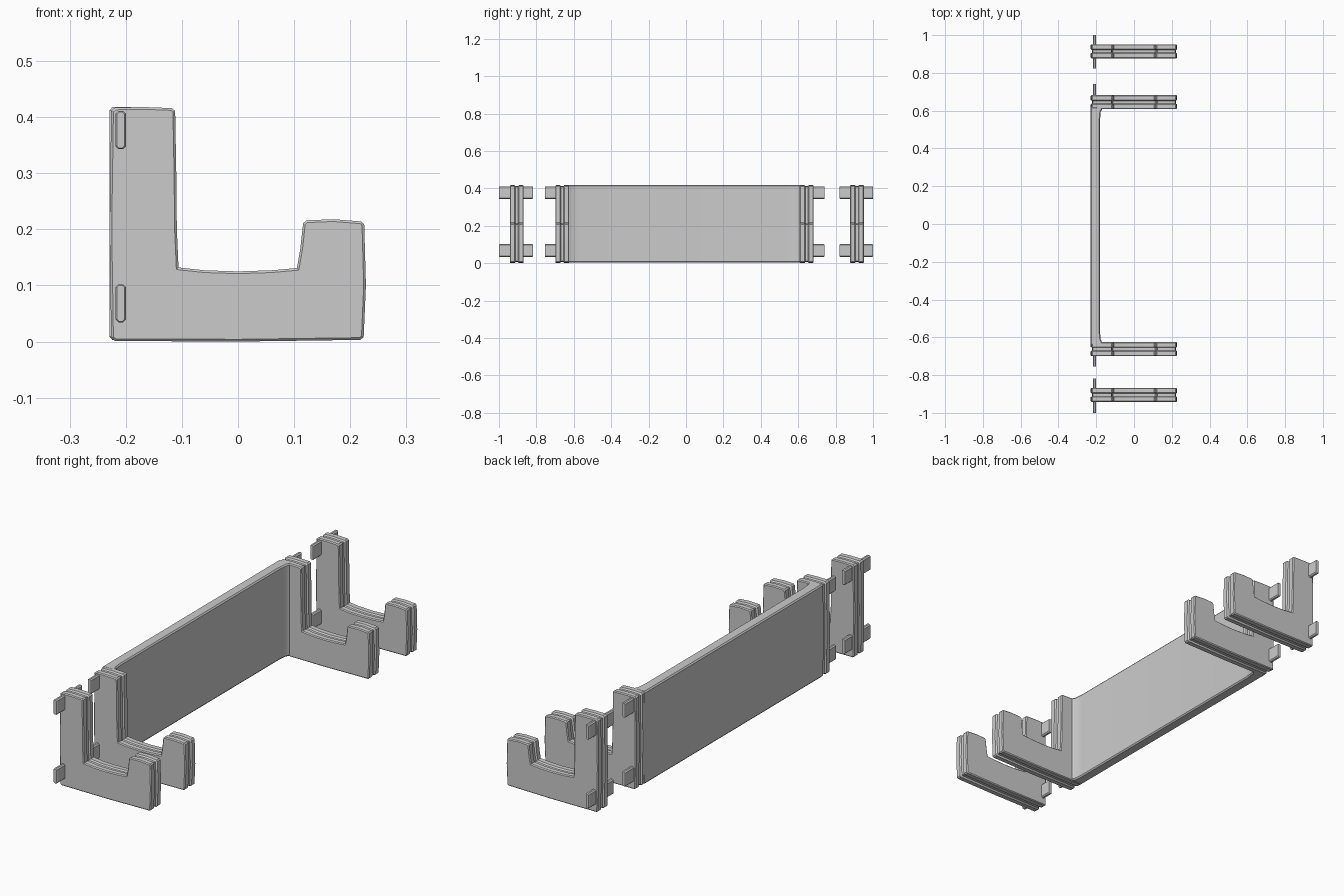
import bpy, bmesh
from mathutils import Vector

if "Cube" in bpy.data.objects:
    bpy.data.objects.remove(bpy.data.objects["Cube"])


def inset(points, d):
    """Offset a counter-clockwise outline inward by d, with mitred corners."""
    out = []
    n = len(points)
    for i in range(n):
        a, b, c = (Vector(points[(i + k) % n]) for k in (-1, 0, 1))
        e1, e2 = (b - a).normalized(), (c - b).normalized()
        n1, n2 = Vector((-e1.y, e1.x)), Vector((-e2.y, e2.x))
        out.append(b + (n1 + n2) * d / (1 + n1.dot(n2)))
    return out


def loft(name, points, levels, place):
    """Stack inset copies of an outline; levels are (height, inset) pairs."""
    bm = bmesh.new()
    rings = [[bm.verts.new(place(p, h)) for p in inset(points, d)] for h, d in levels]
    n = len(points)
    for lo, hi in zip(rings, rings[1:]):
        for i in range(n):
            j = (i + 1) % n
            bm.faces.new((lo[i], lo[j], hi[j], hi[i]))
    bm.faces.new(rings[0])
    bm.faces.new(rings[-1])
    bmesh.ops.recalc_face_normals(bm, faces=bm.faces)
    mesh = bpy.data.meshes.new(name)
    bm.to_mesh(mesh)
    bm.free()
    obj = bpy.data.objects.new(name, mesh)
    bpy.context.collection.objects.link(obj)
    bpy.context.view_layer.objects.active = obj
    bpy.ops.object.select_all(action='DESELECT')
    obj.select_set(True)
    bpy.ops.object.shade_smooth_by_angle(angle=0.5)
    return obj


# Hook side profile in x, z with a sagging saddle and slightly domed tops
hook = [(-.226, .006), (-.219, .001), (0, 0), (.218, .003), (.224, .008),
        (.228, .10), (.225, .208), (.220, .214), (.17, .218), (.122, .216),
        (.116, .211), (.111, .165), (.105, .131), (.06, .127), (0, .125),
        (-.06, .127), (-.106, .132), (-.109, .20), (-.110, .30), (-.112, .411),
        (-.118, .416), (-.17, .418), (-.219, .417), (-.226, .411), (-.229, .20)]

# Two rounded plates with a shallow groove between them
layers = [(-.0370, .004), (-.033, 0), (-.012, 0), (-.007, .006),
          (.007, .006), (.012, 0), (.033, 0), (.0370, .004)]


def add_hook(name, y):
    loft(name, hook, layers, lambda p, h: (p[0], y + h, p[1]))


# Small rounded pegs along y at the back of each hook
def add_pegs(name, y0, y1):
    for tag, z in (("lower", .034), ("upper", .343)):
        x0, x1, z1, c = -.218, -.200, z + .068, .005
        peg = [(x0 + c, z), (x1 - c, z), (x1, z + c), (x1, z1 - c),
               (x1 - c, z1), (x0 + c, z1), (x0, z1 - c), (x0, z + c)]
        loft(f"{tag}_peg_{name}", peg, [(y0, .002), (y0 + .003, 0), (y1 - .003, 0), (y1, .002)],
             lambda p, h: (p[0], h, p[1]))


for name, y, y0, y1 in (("left_outer", -.905, -1.0, -.819), ("left_inner", -.662, -.755, -.655),
                        ("right_inner", .645, .64, .741), ("right_outer", .914, .822, 1.0)):
    add_hook("hook_" + name, y)
    add_pegs(name, y0, y1)

# Back panel joining the inner hooks, with flared ends
panel = [(-.229, -.64), (-.170, -.64), (-.170, -.622), (-.176, -.612), (-.180, -.57),
         (-.180, .55), (-.176, .595), (-.170, .605), (-.170, .62), (-.229, .62)]
loft("back_panel", panel, [(.003, .005), (.009, 0), (.412, 0), (.418, .005)],
     lambda p, h: (p[0], p[1], h))
